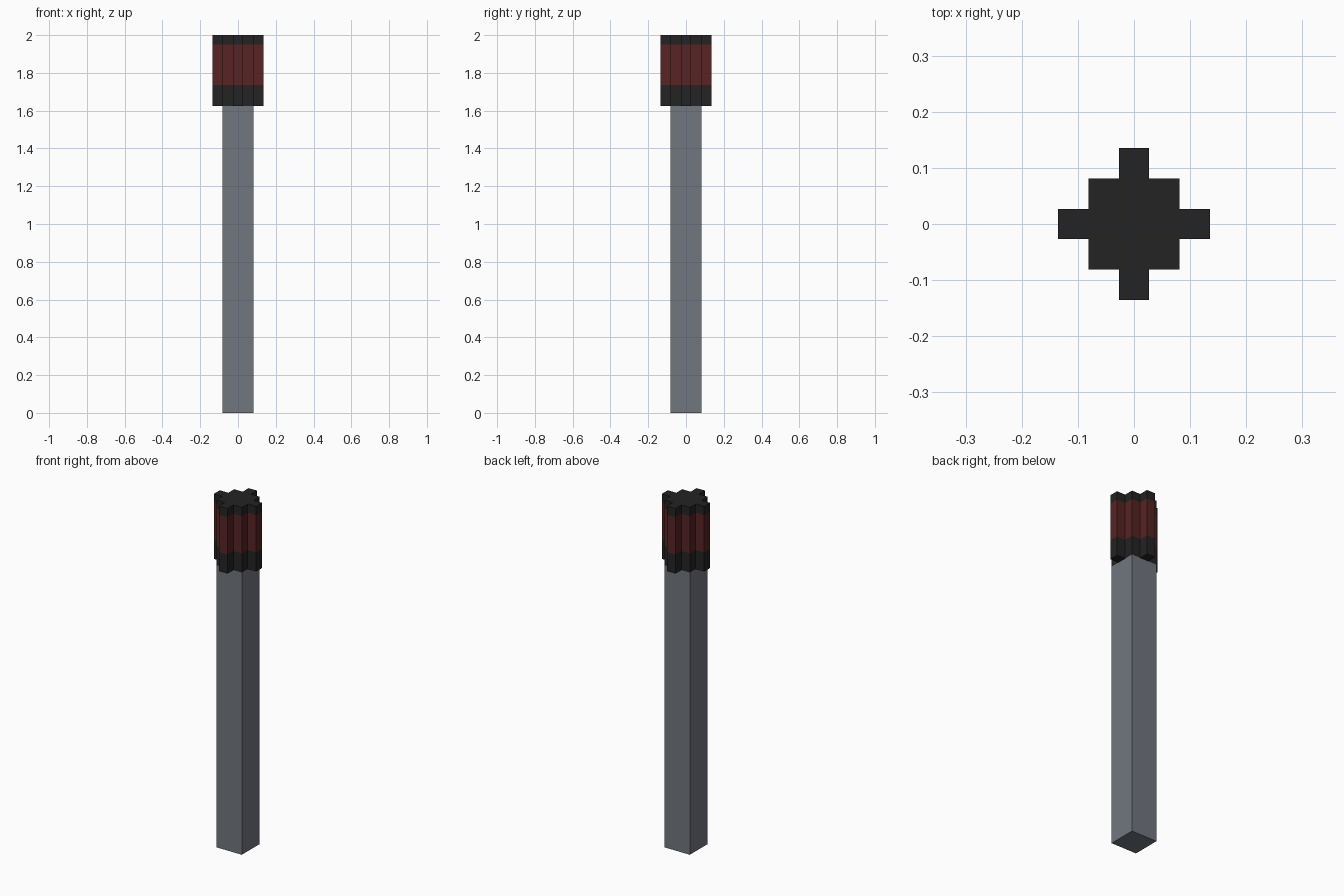
import bpy
import bmesh

cube = bpy.data.objects.get("Cube")
if cube:
    bpy.data.objects.remove(cube, do_unlink=True)


def material(name, rgb):
    m = bpy.data.materials.new(name)
    m.use_nodes = True
    m.diffuse_color = (*rgb, 1)
    bsdf = m.node_tree.nodes["Principled BSDF"]
    bsdf.inputs["Base Color"].default_value = (*rgb, 1)
    bsdf.inputs["Roughness"].default_value = 0.8
    return m


GREY = material("steel grey", (0.165, 0.184, 0.216))
BLACK = material("charcoal black", (0.017, 0.017, 0.017))
RED = material("dark red", (0.095, 0.017, 0.017))


def prism(name, outline, levels, mats, band_slots):
    """Extrude an outline up through the levels, one material slot per band."""
    bm = bmesh.new()
    rings = [[bm.verts.new((x, y, z)) for x, y in outline] for z in levels]
    n = len(outline)
    for slot, low, high in zip(band_slots, rings, rings[1:]):
        for i in range(n):
            j = (i + 1) % n
            f = bm.faces.new((low[i], low[j], high[j], high[i]))
            f.material_index = slot
    bm.faces.new(rings[0][::-1]).material_index = band_slots[0]
    bm.faces.new(rings[-1]).material_index = band_slots[-1]
    mesh = bpy.data.meshes.new(name)
    bm.to_mesh(mesh)
    bm.free()
    for m in mats:
        mesh.materials.append(m)
    obj = bpy.data.objects.new(name, mesh)
    bpy.context.collection.objects.link(obj)
    return obj


CORE, RIB, REACH = 0.081, 0.027, 0.135   # half widths of core, rib, and rib tip

# Square post
square = [(-CORE, -CORE), (CORE, -CORE), (CORE, CORE), (-CORE, CORE)]
prism("post", square, [0, 1.625], [GREY], [0])

# Ribbed head: one quarter of the stepped cross, turned four times
quarter = [(REACH, -RIB), (REACH, RIB), (CORE, RIB), (CORE, CORE), (RIB, CORE)]
cross = []
for _ in range(4):
    cross += quarter
    quarter = [(-y, x) for x, y in quarter]
prism("banded_head", cross, [1.625, 1.735, 1.95, 2.0], [BLACK, RED], [0, 1, 0])
